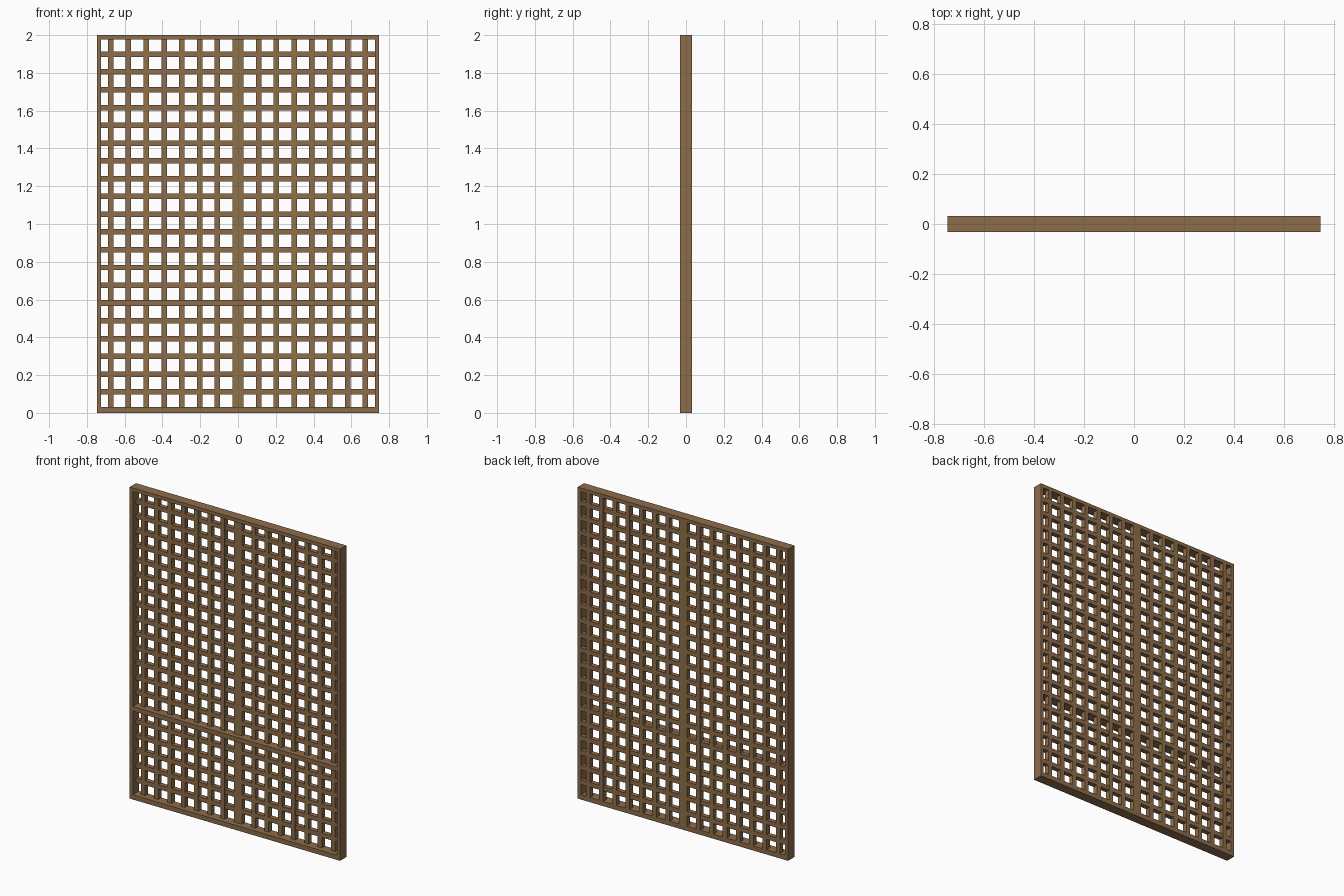
import bpy
import bmesh
from mathutils import Matrix, Vector

cube = bpy.data.objects.get("Cube")
if cube:
    bpy.data.objects.remove(cube, do_unlink=True)


def make_material(name, rgb):
    mat = bpy.data.materials.new(name)
    mat.use_nodes = True
    color = (*rgb, 1.0)
    mat.diffuse_color = color
    mat.node_tree.nodes["Principled BSDF"].inputs["Base Color"].default_value = color
    return mat


brown = make_material("brown wood", (0.265, 0.150, 0.068))
olive = make_material("olive wood", (0.270, 0.168, 0.066))
reddish = make_material("reddish wood", (0.258, 0.138, 0.070))


def make_boxes(name, boxes, mat):
    """Join axis-aligned boxes, each given by two opposite corners."""
    bm = bmesh.new()
    for low, high in boxes:
        low, high = Vector(low), Vector(high)
        place = Matrix.Translation((low + high) / 2) @ Matrix.Diagonal((*(high - low), 1))
        bmesh.ops.create_cube(bm, size=1, matrix=place)
    mesh = bpy.data.meshes.new(name)
    bm.to_mesh(mesh)
    bm.free()
    mesh.materials.append(mat)
    obj = bpy.data.objects.new(name, mesh)
    bpy.context.collection.objects.link(obj)
    return obj


W, D, H = 0.747, 0.032, 2.0      # half width, half depth, height
INNER = 0.725                    # inner edge of the side frame bars
BOTTOM, TOP = 0.03, 1.977        # inner edges of the lower and upper bars
HALF = 0.0145                    # half width of a slat
PITCH = 0.0943                   # slat spacing

# Outer frame
make_boxes("frame_top", [((-W, -D, TOP), (W, D, H))], brown)
make_boxes("frame_bottom", [((-W, -D, 0), (W, D, BOTTOM))], brown)
for side, name in ((-1, "frame_right"), (1, "frame_left")):
    make_boxes(name, [((min(side * INNER, side * W), -D, BOTTOM),
                       (max(side * INNER, side * W), D, TOP))], brown)

# Vertical slats, mirrored; the innermost pair forms the wide centre post
for i in range(8):
    x = HALF + i * PITCH
    mat = olive if i in (0, 2, 3, 5) else brown
    make_boxes(f"vertical_slats_{i + 1}",
               [((s * x - HALF, 0, BOTTOM), (s * x + HALF, D, TOP)) for s in (-1, 1)], mat)

# Horizontal slats, a hair thinner than the verticals they cross
for i in range(20):
    z = 0.111 + i * 0.0941
    mat = reddish if i % 4 == 1 else brown
    make_boxes(f"horizontal_slat_{i + 1}",
               [((-INNER, 0.001, z - HALF), (INNER, D - 0.001, z + HALF))], mat)

# Deep cross rail on the front
make_boxes("cross_rail", [((-INNER, -D, 0.567), (INNER, 0.005, 0.597))], brown)
